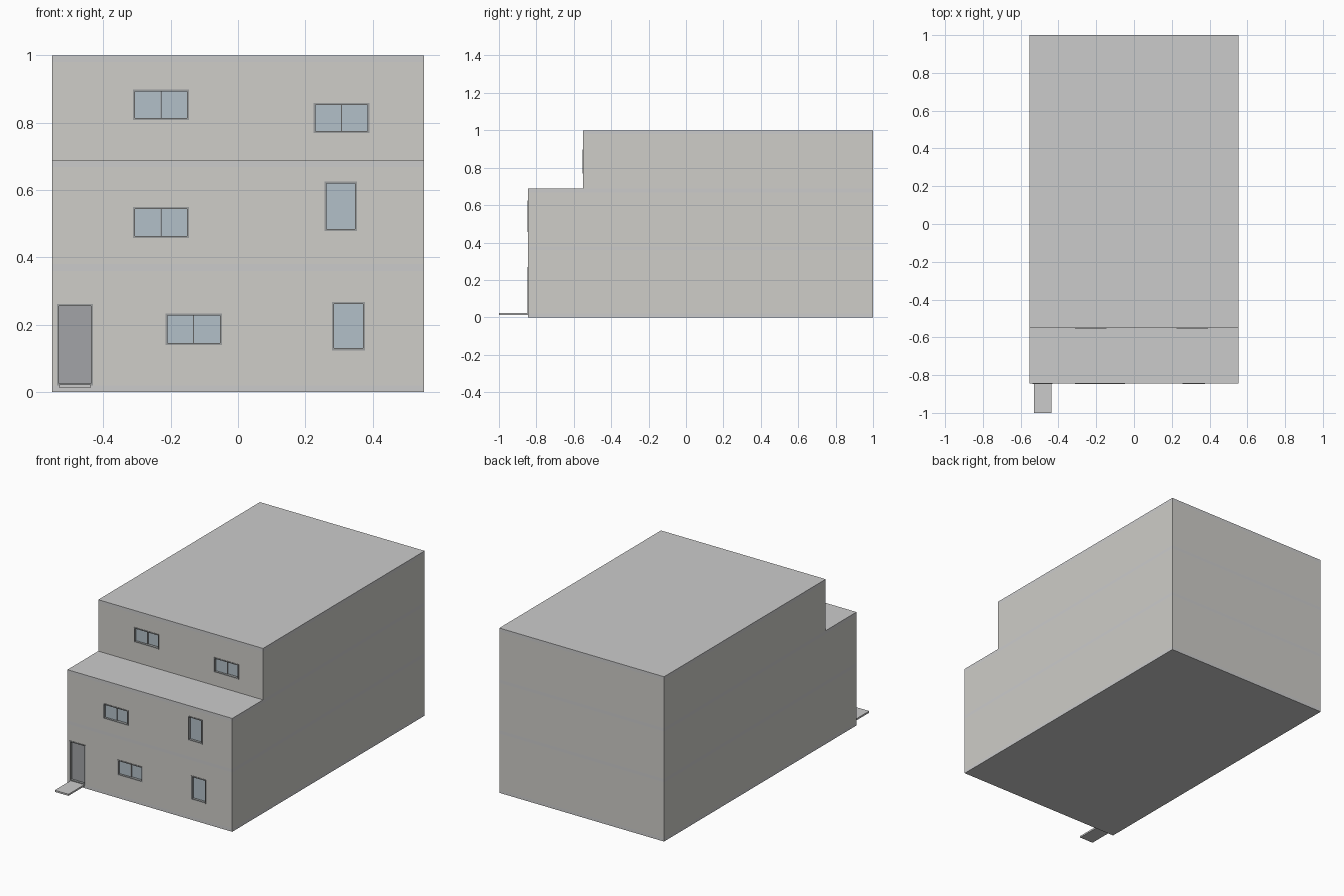
import bpy

if "Cube" in bpy.data.objects:
    bpy.data.objects.remove(bpy.data.objects["Cube"])

W, BACK, LOW, UP = 0.553, 1.0, -0.845, -0.55   # half width, back y, lower and upper front y
T = 0.025                                      # wall thickness


def material(name, rgb):
    m = bpy.data.materials.new(name)
    m.diffuse_color = (*rgb, 1)
    m.use_nodes = True
    m.node_tree.nodes["Principled BSDF"].inputs["Base Color"].default_value = m.diffuse_color
    return m


WALL = material("warm_plaster", (0.62, 0.61, 0.58))
GLASS = material("glass", (0.45, 0.53, 0.58))
FRAME = material("frame_grey", (0.33, 0.34, 0.34))
DOOR = material("door_grey", (0.36, 0.37, 0.39))


def box(name, x0, x1, y0, y1, z0, z1, mat=None):
    bpy.ops.mesh.primitive_cube_add(size=1, location=((x0 + x1) / 2, (y0 + y1) / 2, (z0 + z1) / 2))
    o = bpy.context.object
    o.name = name
    o.scale = (x1 - x0, y1 - y0, z1 - z0)
    bpy.ops.object.transform_apply(location=False, rotation=False, scale=True)
    if mat:
        o.data.materials.append(mat)
    return o


def cut(target, x0, x1, y, z0, z1):
    c = box("opening_cutter", x0, x1, y - 0.1, y + 0.1, z0, z1)
    m = target.modifiers.new("opening", 'BOOLEAN')
    m.operation, m.object, m.solver = 'DIFFERENCE', c, 'EXACT'
    c.hide_render = True
    c.hide_set(True)


def frame(name, x0, x1, y, z0, z1, w=0.006):
    # Four bars, standing slightly proud of the wall
    a, b = y - 0.003, y + 0.02
    box(name + "_left", x0, x0 + w, a, b, z0, z1, FRAME)
    box(name + "_right", x1 - w, x1, a, b, z0, z1, FRAME)
    box(name + "_bottom", x0 + w, x1 - w, a, b, z0, z0 + w, FRAME)
    box(name + "_top", x0 + w, x1 - w, a, b, z1 - w, z1, FRAME)


def window(wall, x0, x1, y, z0, z1):
    cut(wall, x0, x1, y, z0, z1)
    frame("window_frame", x0, x1, y, z0, z1)
    w = 0.006
    if x1 - x0 > 0.12:
        # Sliding pair with one pane set behind the other
        mid = (x0 + x1) / 2
        box("left_pane", x0 + w, mid, y + 0.010, y + 0.014, z0 + w, z1 - w, GLASS)
        box("right_pane", mid, x1 - w, y + 0.014, y + 0.018, z0 + w, z1 - w, GLASS)
        box("mullion", mid - 0.002, mid + 0.002, y + 0.008, y + 0.018, z0 + w, z1 - w, FRAME)
    else:
        box("pane", x0 + w, x1 - w, y + 0.012, y + 0.016, z0 + w, z1 - w, GLASS)


# Floor and roof slabs
for name, y, z in (("ground_slab", LOW, 0), ("first_floor_slab", LOW, 0.36),
                   ("terrace_slab", LOW, 0.668), ("roof_slab", UP, 0.98)):
    box(name, -W, W, y, BACK, z, z + 0.02)

# Storey walls
fronts = []
for name, y, z0, z1 in (("ground", LOW, 0.02, 0.36), ("first", LOW, 0.38, 0.668),
                        ("top", UP, 0.688, 0.98)):
    fronts.append(box(name + "_front_wall", -W, W, y, y + T, z0, z1, WALL))
    box(name + "_back_wall", -W, W, BACK - T, BACK, z0, z1, WALL)
    for side, x in (("left", -W), ("right", W - T)):
        box(f"{name}_{side}_wall", x, x + T, y + T, BACK - T, z0, z1, WALL)
ground, first, top = fronts

# Windows
window(top, -0.312, -0.145, UP, 0.808, 0.898)
window(top, 0.224, 0.391, UP, 0.769, 0.859)
window(first, -0.312, -0.145, LOW, 0.457, 0.549)
window(first, 0.257, 0.353, LOW, 0.478, 0.625)
window(ground, -0.216, -0.048, LOW, 0.140, 0.233)
window(ground, 0.279, 0.377, LOW, 0.124, 0.268)

# Front door
cut(ground, -0.538, -0.431, LOW, 0.02, 0.262)
frame("door_frame", -0.538, -0.431, LOW, 0.02, 0.262)
box("door_leaf", -0.532, -0.437, LOW + 0.012, LOW + 0.018, 0.026, 0.256, DOOR)

# Entrance step
box("entrance_step", -0.53, -0.438, -1.0, LOW, 0.012, 0.022)
